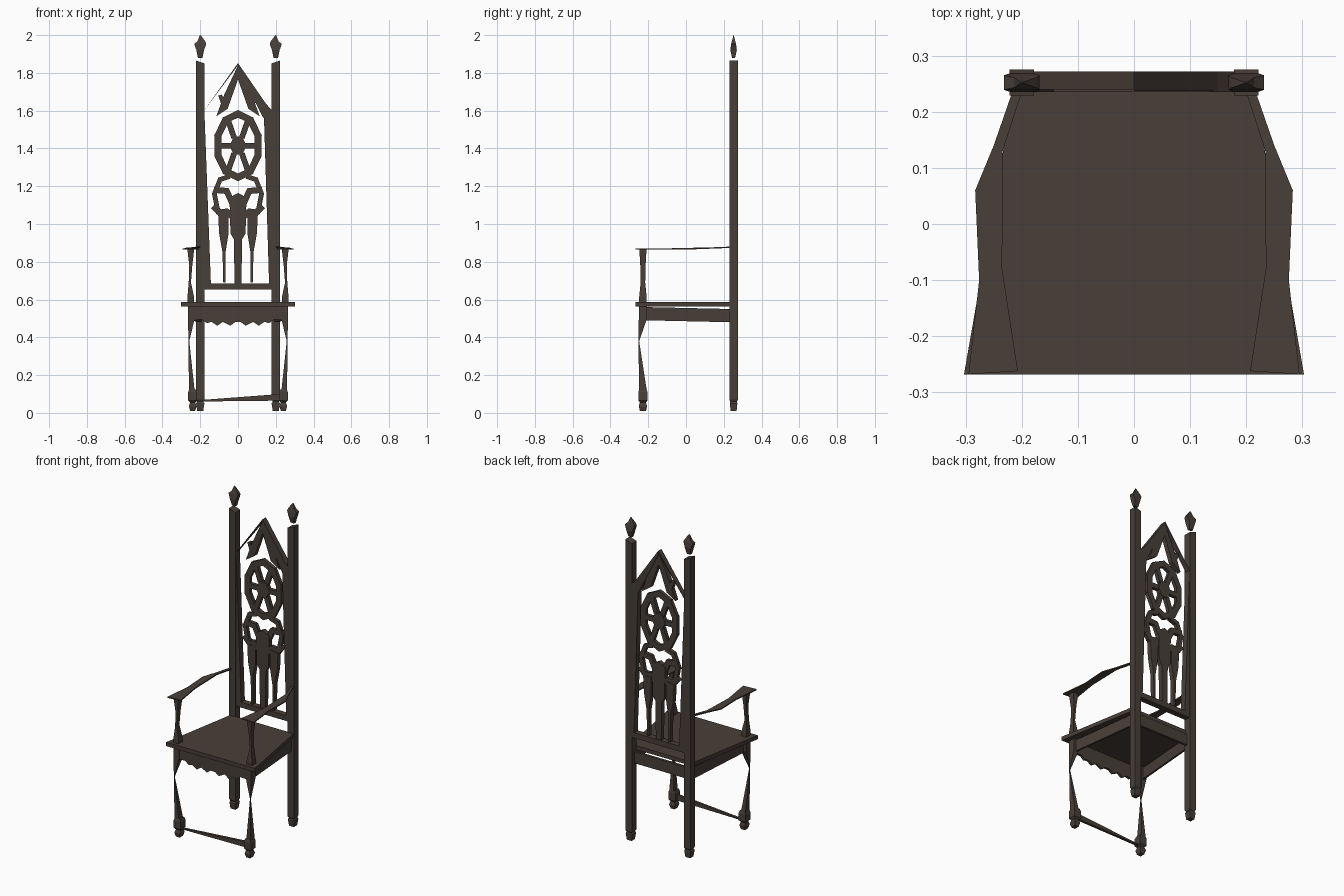
import bpy
import bmesh
from mathutils import Vector
from math import cos, sin, tau

cube = bpy.data.objects.get("Cube")
if cube:
    bpy.data.objects.remove(cube)

wood = bpy.data.materials.new("dark_brown_wood")
wood.use_nodes = True
colour = (0.066, 0.049, 0.040, 1)
wood.diffuse_color = colour
shader = wood.node_tree.nodes["Principled BSDF"]
shader.inputs["Base Color"].default_value = colour
shader.inputs["Roughness"].default_value = 0.8


def finish(name, bm):
    bmesh.ops.recalc_face_normals(bm, faces=bm.faces)
    mesh = bpy.data.meshes.new(name)
    bm.to_mesh(mesh)
    bm.free()
    mesh.materials.append(wood)
    obj = bpy.data.objects.new(name, mesh)
    bpy.context.collection.objects.link(obj)
    return obj


def prism(bm, points, offset):
    """Extrude a closed outline of 3D points along an offset."""
    face = bm.faces.new([bm.verts.new(p) for p in points])
    ext = bmesh.ops.extrude_face_region(bm, geom=[face], use_keep_orig=True)
    moved = [g for g in ext["geom"] if isinstance(g, bmesh.types.BMVert)]
    bmesh.ops.translate(bm, verts=moved, vec=offset)


def plate(bm, outline, front=0.24, back=0.268):
    prism(bm, [(x, front, z) for x, z in outline], (0, back - front, 0))


def bar(bm, a, b, width, front=0.243, back=0.265):
    a, b = Vector(a), Vector(b)
    along = (b - a).normalized() * width / 2
    side = Vector((-along.y, along.x))
    a, b = a - along * 0.5, b + along * 0.5
    plate(bm, [a + side, b + side, b - side, a - side], front, back)


def strip(bm, points, width):
    for a, b in zip(points, points[1:]):
        bar(bm, a, b, width)


def flip(points):
    return [(-x, z) for x, z in points]


def loft(name, rings):
    """Stack rectangles given as centre x, centre y, half x, half y, z."""
    bm = bmesh.new()
    loops = []
    for x, y, hx, hy, z in rings:
        corners = ((-1, -1), (1, -1), (1, 1), (-1, 1))
        loops.append([bm.verts.new((x + i * hx, y + j * hy, z)) for i, j in corners])
    for low, high in zip(loops, loops[1:]):
        for i in range(4):
            k = (i + 1) % 4
            bm.faces.new((low[i], low[k], high[k], high[i]))
    bm.faces.new(loops[0])
    bm.faces.new(loops[-1])
    return finish(name, bm)


for s, side in ((1, "left"), (-1, "right")):
    # Tall rear posts with small feet and a slanted top
    px, py = 0.2 * s, 0.252
    post = loft(side + "_rear_post", [
        (px, py, 0.016, 0.016, 0.01), (px, py, 0.022, 0.02, 0.05),
        (px, py, 0.016, 0.018, 0.06), (px, py, 0.022, 0.023, 0.07),
        (px, py, 0.022, 0.023, 1.865)])
    for v in post.data.vertices:
        if v.co.z > 1.8 and abs(v.co.x) < 0.2:
            v.co.z -= 0.015

    # Finials
    loft(side + "_finial", [
        (px, py, 0.012, 0.008, 1.88), (px, py, 0.02, 0.017, 1.92),
        (px, py, 0.032, 0.013, 1.953), (px * 0.97, py, 0.02, 0.009, 1.968),
        (px, py, 0.002, 0.001, 2.0)])

    # Front feet and pinched front legs
    fx, fy = 0.24 * s, -0.228
    loft(side + "_front_foot", [
        (fx, fy, 0.013, 0.016, 0.01), (fx, fy, 0.02, 0.022, 0.035),
        (fx, fy, 0.014, 0.016, 0.055), (fx, fy, 0.024, 0.024, 0.065),
        (fx, fy, 0.024, 0.024, 0.11), (fx, fy, 0.018, 0.02, 0.125)])
    loft(side + "_front_leg", [
        (0.245 * s, fy, 0.015, 0.02, 0.12), (0.26 * s, -0.25, 0.002, 0.002, 0.38),
        (0.247 * s, fy, 0.018, 0.022, 0.5), (0.247 * s, fy, 0.018, 0.022, 0.57)])

    # Arm supports, waisted in the middle
    ax = 0.25 * s
    loft(side + "_arm_support", [
        (ax, fy, 0.018, 0.02, 0.585), (ax, fy, 0.018, 0.02, 0.61),
        (ax * 1.02, fy, 0.006, 0.012, 0.69), (ax, fy, 0.008, 0.014, 0.78),
        (ax, fy, 0.018, 0.019, 0.866)])

    # Thin curved armrests
    bm = bmesh.new()
    arm = [(0.295, -0.268), (0.276, -0.1), (0.283, 0.06), (0.25, 0.14), (0.217, 0.235),
           (0.2, 0.235), (0.234, 0.13), (0.235, -0.08), (0.207, -0.262)]
    prism(bm, [(x * s, y, 0.864 + max(0, y) * 0.04) for x, y in arm], (0, 0, 0.007))
    finish(side + "_armrest", bm)

    # Side aprons following the tapered seat
    bm = bmesh.new()
    prism(bm, [(0.25 * s, -0.21, 0.49), (0.205 * s, 0.235, 0.48),
               (0.205 * s, 0.235, 0.55), (0.25 * s, -0.21, 0.56)], (-0.012 * s, 0, 0))
    finish(side + "_apron", bm)

# Seat
bm = bmesh.new()
prism(bm, [(-0.303, -0.268, 0.564), (0.303, -0.268, 0.564),
           (0.215, 0.235, 0.564), (-0.215, 0.235, 0.564)], (0, 0, 0.024))
finish("seat", bm)

# Scalloped front apron
bm = bmesh.new()
scallop = [(0.265, 0.565), (0.25, 0.49), (0.19, 0.495), (0.165, 0.475), (0.14, 0.482),
           (0.11, 0.462), (0.08, 0.482), (0.04, 0.462), (0.015, 0.48)]
plate(bm, scallop + flip(scallop)[::-1], -0.245, -0.23)
finish("front_apron", bm)

# Back apron
bm = bmesh.new()
bar(bm, (-0.19, 0.52), (0.19, 0.52), 0.07, 0.235, 0.25)
finish("back_apron", bm)

# Wedge stretcher between the front feet
bm = bmesh.new()
plate(bm, [(-0.225, 0.06), (0.225, 0.065), (0.225, 0.1), (-0.225, 0.066)], -0.235, -0.22)
finish("front_stretcher", bm)

# Back frame: bottom rail, uneven stiles and pointed arch
bm = bmesh.new()
plate(bm, [(-0.182, 0.652), (0.182, 0.652), (0.182, 0.685), (-0.182, 0.685)], 0.235, 0.272)
plate(bm, [(-0.182, 0.67), (-0.143, 0.67), (-0.178, 1.6), (-0.182, 1.6)], 0.235, 0.272)
plate(bm, [(0.182, 0.67), (0.165, 0.67), (0.138, 1.55), (0.135, 1.65), (0.182, 1.6)], 0.235, 0.272)
plate(bm, [(-0.18, 1.6), (0, 1.84), (0, 1.852)], 0.24, 0.272)
plate(bm, [(0, 1.852), (0, 1.825), (0.135, 1.56), (0.18, 1.59)], 0.237, 0.272)
finish("back_frame", bm)

# Lancet ribs with little cusps
bm = bmesh.new()
for mirror in (list, flip):
    plate(bm, mirror([(0, 1.84), (0, 1.765), (0.055, 1.61), (0.115, 1.57), (0.075, 1.68)]))
    plate(bm, mirror([(0.06, 1.63), (0.085, 1.685), (0.105, 1.68), (0.08, 1.61)]))
finish("lancet", bm)

# Rose: faceted ring, hub and spokes
bm = bmesh.new()


def oval(rx, rz, n, turn=0.0):
    return [(rx * cos(tau * (i + turn) / n), 1.415 + rz * sin(tau * (i + turn) / n))
            for i in range(n)]


rim = oval(0.112, 0.168, 10, 0.5)
strip(bm, rim + rim[:1], 0.036)
hub = oval(0.045, 0.055, 6)
plate(bm, hub)
for a, b in zip(hub, oval(0.112, 0.165, 6)):
    bar(bm, a, b, 0.03)
finish("rose_window", bm)

# Lower tracery: side lobes, ogee band and spindles
bm = bmesh.new()
for mirror in (list, flip):
    strip(bm, mirror([(0.05, 1.25), (0.095, 1.235), (0.125, 1.16), (0.105, 1.06)]), 0.025)
    strip(bm, mirror([(0.12, 1.18), (0.06, 1.175), (0.035, 1.12)]), 0.032)
    strip(bm, mirror([(0.125, 1.09), (0.095, 1.06), (0.06, 1.065), (0.03, 1.04)]), 0.034)
    plate(bm, mirror([(0.05, 1.06), (0.105, 1.05), (0.1, 0.95), (0.082, 0.85),
                      (0.078, 0.69), (0.066, 0.69), (0.066, 0.85), (0.05, 0.95)]))
plate(bm, [(-0.045, 1.14), (0, 1.165), (0.045, 1.14), (0.04, 0.95), (0.022, 0.92), (0.018, 0.68),
           (-0.018, 0.68), (-0.022, 0.92), (-0.04, 0.95)])
finish("lower_tracery", bm)
